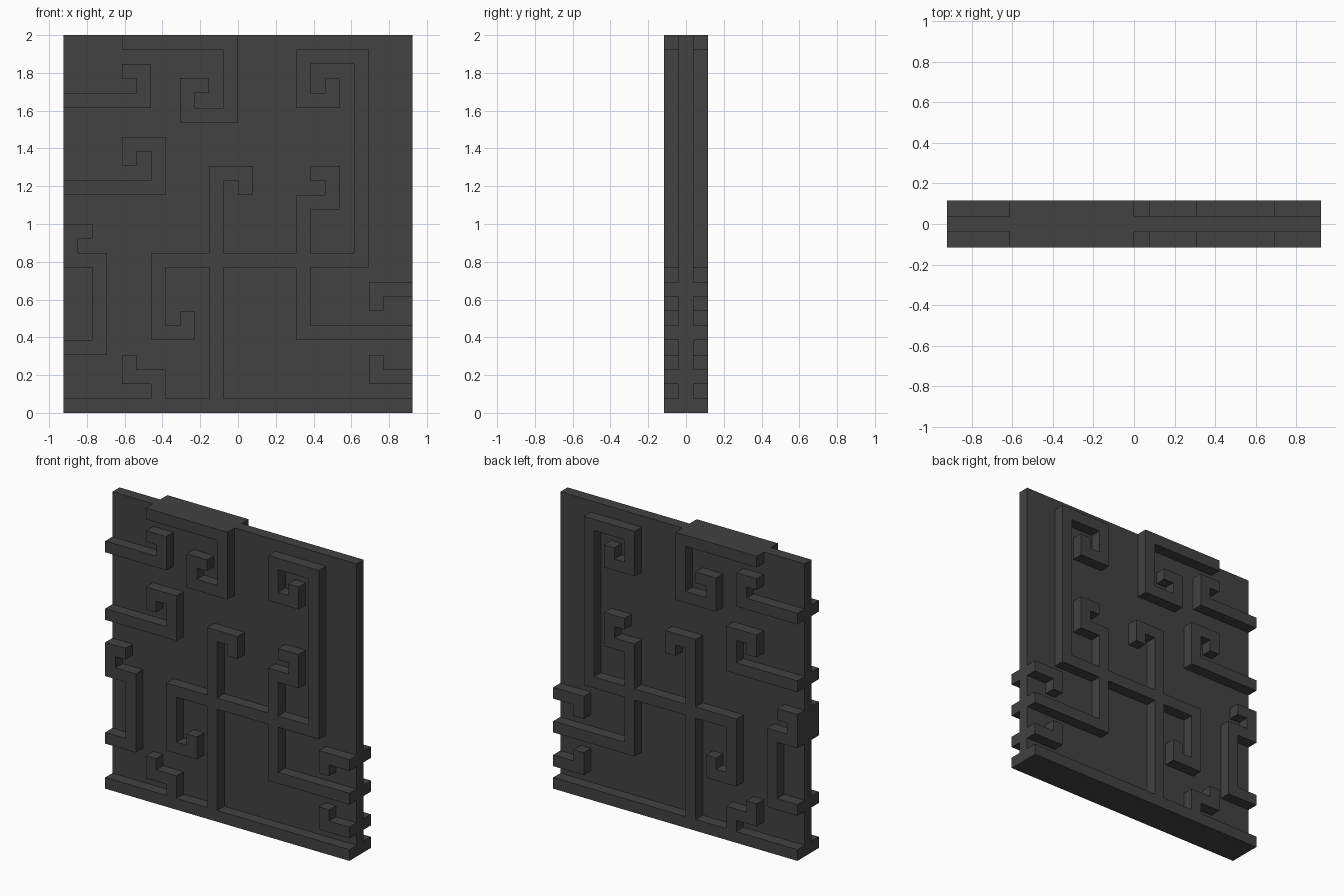
import bpy
import bmesh

cube = bpy.data.objects.get("Cube")
if cube:
    bpy.data.objects.remove(cube, do_unlink=True)

# Square module: the panel is 24 modules wide, 26 high and 1 thick
COLS, ROWS = 24, 26
U = 2 / ROWS

iron = bpy.data.materials.new("dark grey")
iron.use_nodes = True
colour = (0.054, 0.054, 0.054, 1)
iron.diffuse_color = colour
iron.node_tree.nodes["Principled BSDF"].inputs["Base Color"].default_value = colour


def add_object(name, bm):
    bmesh.ops.recalc_face_normals(bm, faces=bm.faces)
    mesh = bpy.data.meshes.new(name)
    bm.to_mesh(mesh)
    bm.free()
    mesh.materials.append(iron)
    obj = bpy.data.objects.new(name, mesh)
    bpy.context.collection.objects.link(obj)
    return obj


def path_cells(path):
    """All modules covered by a right-angled path of corner modules."""
    cells = set()
    for (c0, r0), (c1, r1) in zip(path, path[1:]):
        for c in range(min(c0, c1), max(c0, c1) + 1):
            for r in range(min(r0, r1), max(r0, r1) + 1):
                cells.add((c, r))
    return cells


def relief(name, *paths):
    """Raised band one module wide and deep, mirrored onto the back."""
    bm = bmesh.new()
    for c, r in sorted(set().union(*map(path_cells, paths))):
        corners = [(c, r), (c + 1, r), (c + 1, r + 1), (c, r + 1)]
        bm.faces.new([bm.verts.new(((x - COLS / 2) * U, -U / 2, z * U))
                      for x, z in corners])
    bmesh.ops.remove_doubles(bm, verts=bm.verts, dist=U / 100)
    ext = bmesh.ops.extrude_face_region(bm, geom=bm.faces[:], use_keep_orig=True)
    moved = [g for g in ext["geom"] if isinstance(g, bmesh.types.BMVert)]
    bmesh.ops.translate(bm, verts=moved, vec=(0, -U, 0))
    bmesh.ops.recalc_face_normals(bm, faces=bm.faces)
    bmesh.ops.dissolve_limit(bm, angle_limit=0.01, verts=bm.verts, edges=bm.edges)
    obj = add_object(name, bm)
    mirror = obj.modifiers.new("Both sides", "MIRROR")
    mirror.use_axis = (False, True, False)
    mirror.use_mirror_merge = False


# Flat backing panel
bm = bmesh.new()
bmesh.ops.create_cube(bm, size=1)
bmesh.ops.scale(bm, verts=bm.verts, vec=(COLS * U, U, ROWS * U))
bmesh.ops.translate(bm, verts=bm.verts, vec=(0, 0, ROWS * U / 2))
add_object("panel", bm)

# Central tree: bottom rail, trunk, cross branch and its curls
relief("tree_and_bottom_rail",
       [(0, 0), (23, 0)],
       [(10, 0), (10, 16), (12, 16), (12, 15)],
       [(18, 22), (18, 21), (16, 21), (16, 24), (20, 24), (20, 10),
        (6, 10), (6, 5), (8, 5), (8, 6)],
       [(16, 10), (16, 14), (18, 14), (18, 16), (17, 16)],
       [(16, 10), (16, 5), (23, 5)],
       [(6, 0), (6, 2), (4, 2), (4, 3)])

# Scroll hanging from the top edge
relief("top_scroll",
       [(4, 25), (11, 25), (11, 20), (8, 20), (8, 22), (9, 22)])

# Scrolls growing in from the side edges
relief("upper_right_scroll", [(0, 21), (5, 21), (5, 23), (4, 23)])
relief("middle_right_scroll", [(0, 15), (6, 15), (6, 18), (4, 18), (4, 17)])
relief("lower_right_scroll",
       [(1, 12), (0, 12), (0, 10), (2, 10), (2, 4), (0, 4)])
relief("upper_left_hook", [(23, 8), (21, 8), (21, 7)])
relief("lower_left_hook", [(23, 2), (21, 2), (21, 3)])
